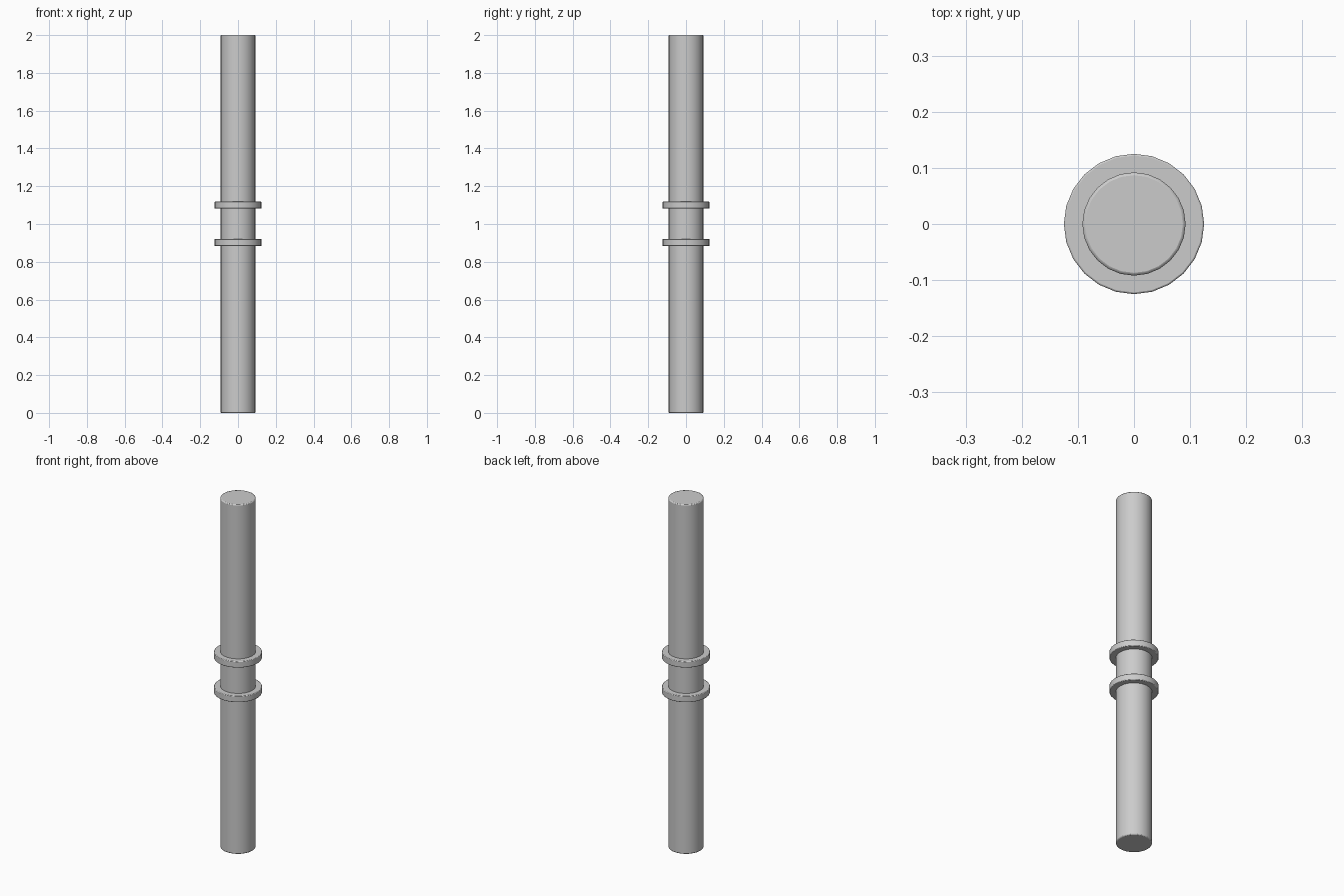
import bpy
import math

if "Cube" in bpy.data.objects:
    bpy.data.objects.remove(bpy.data.objects["Cube"])

SIDES = 24


def cylinder(name, radius, z0, z1, bevel):
    bpy.ops.mesh.primitive_cylinder_add(vertices=SIDES, radius=radius, depth=z1 - z0,
                                        location=(0, 0, (z0 + z1) / 2))
    ob = bpy.context.object
    ob.name = name
    # Slightly eased rims
    mod = ob.modifiers.new("rim", 'BEVEL')
    mod.width = bevel
    mod.segments = 2
    mod.limit_method = 'ANGLE'
    mod.angle_limit = math.radians(40)
    bpy.ops.object.shade_smooth_by_angle(angle=math.radians(30))
    return ob


# Long round rod
cylinder("rod", 0.092, 0.0, 2.0, 0.005)

# Pair of collars around the middle
for name, z in (("lower_collar", 0.902), ("upper_collar", 1.1)):
    cylinder(name, 0.125, z - 0.018, z + 0.018, 0.003)
